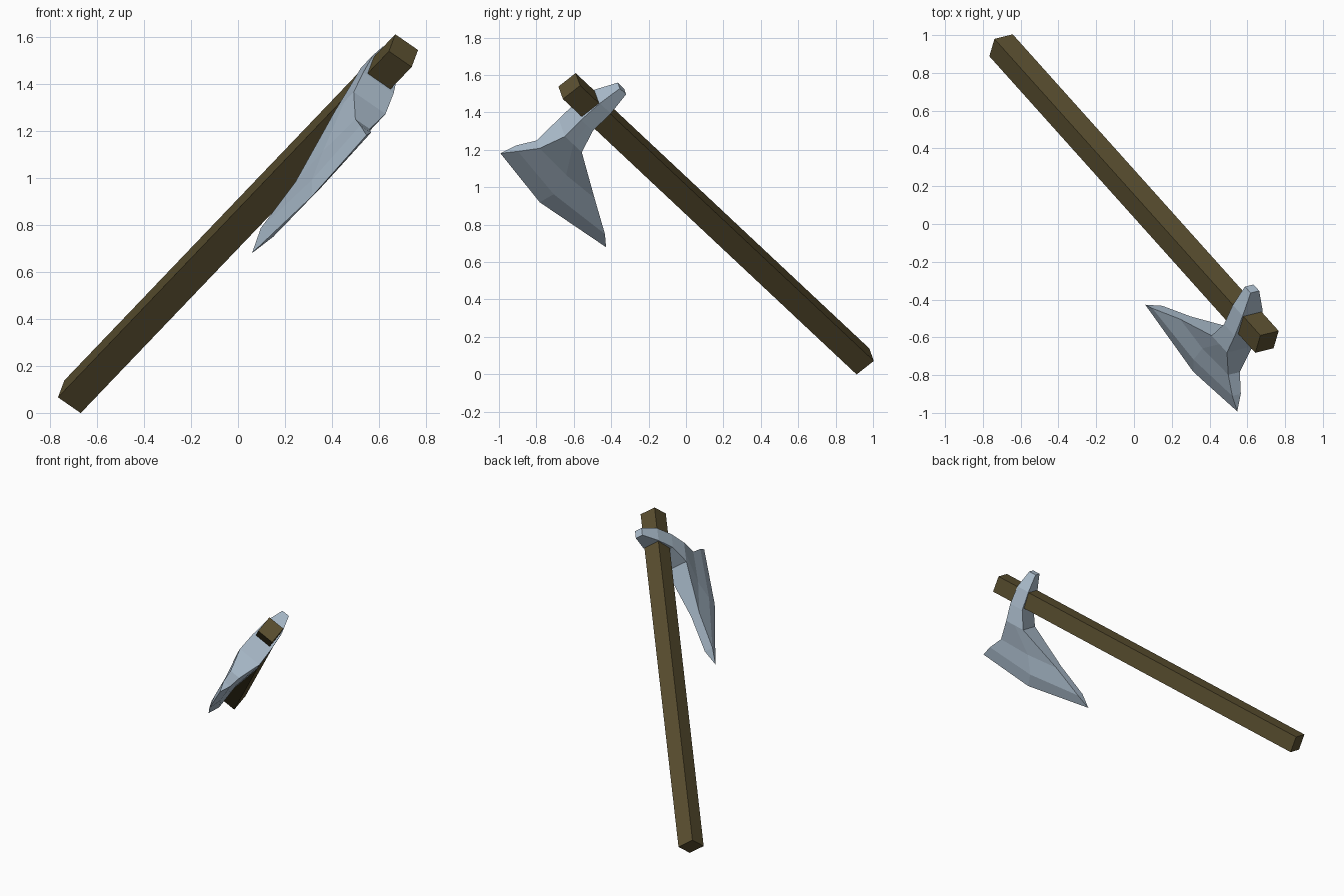
import bpy, bmesh
from mathutils import Vector, Matrix

if "Cube" in bpy.data.objects:
    bpy.data.objects.remove(bpy.data.objects["Cube"])

# Axe frame: u runs along the handle, v points to the cutting edge, w is thickness
u = Vector((0.547, -0.610, 0.572)).normalized()
v = Vector((-0.227, -0.765, -0.603))
v = (v - u * v.dot(u)).normalized()
w = u.cross(v)
frame = Matrix((u, v, w)).transposed().to_4x4()
frame.translation = Vector((0.704, -0.624, 1.541))   # centre of the handle's top end


def material(name, color):
    m = bpy.data.materials.new(name)
    m.diffuse_color = (*color, 1)
    m.use_nodes = True
    m.node_tree.nodes["Principled BSDF"].inputs["Base Color"].default_value = m.diffuse_color
    return m


def add_part(name, bm, mat):
    bmesh.ops.remove_doubles(bm, verts=bm.verts, dist=0.0005)
    bmesh.ops.recalc_face_normals(bm, faces=bm.faces)
    bm.transform(frame)
    me = bpy.data.meshes.new(name)
    bm.to_mesh(me)
    bm.free()
    me.materials.append(mat)
    ob = bpy.data.objects.new(name, me)
    bpy.context.collection.objects.link(ob)
    return ob


wood = material("dark_wood", (0.105, 0.08, 0.03))
steel = material("pale_steel", (0.42, 0.52, 0.62))

# Handle: one long square bar
LENGTH, WIDTH = 2.572, 0.12
bm = bmesh.new()
bmesh.ops.create_cube(bm, size=1)
bmesh.ops.scale(bm, verts=bm.verts, vec=(LENGTH, WIDTH, WIDTH))
bmesh.ops.translate(bm, verts=bm.verts, vec=(-LENGTH / 2, 0, 0))
add_part("handle", bm, wood)

# Head: rows from poll to cutting edge, each (upper, middle, lower) as (along, out, half thickness)
rows = [
    [(-0.195, -0.19, 0.028), (-0.222, -0.19, 0.028), (-0.25, -0.19, 0.028)],
    [(-0.165, -0.065, 0.066), (-0.21, -0.065, 0.066), (-0.26, -0.065, 0.066)],
    [(-0.165, 0.07, 0.08), (-0.215, 0.07, 0.08), (-0.268, 0.07, 0.08)],
    [(-0.182, 0.197, 0.084), (-0.255, 0.197, 0.084), (-0.329, 0.197, 0.085)],
    [(-0.172, 0.355, 0.038), (-0.41, 0.36, 0.045), (-0.646, 0.348, 0.035)],
    [(-0.108, 0.452, 0.028), (-0.47, 0.49, 0.026), (-0.873, 0.455, 0.033)],
    [(-0.067, 0.534, 0), (-0.473, 0.583, 0), (-0.966, 0.513, 0)],
]
bm = bmesh.new()
rings = []
for row in rows:
    side = [(s, t, r) for s, t, r in row]
    mirrored = [(s, t, -r) for s, t, r in reversed(row)]
    rings.append([bm.verts.new(p) for p in side + mirrored])
for a, b in zip(rings, rings[1:]):
    for i in range(6):
        j = (i + 1) % 6
        if b is rings[-1] and i in (2, 5):      # close the blade tips
            bm.faces.new((a[i], a[j], b[i]))
        else:
            bm.faces.new((a[i], a[j], b[j], b[i]))
bm.faces.new(rings[0])                          # flat back of the poll
add_part("axe_head", bm, steel)
